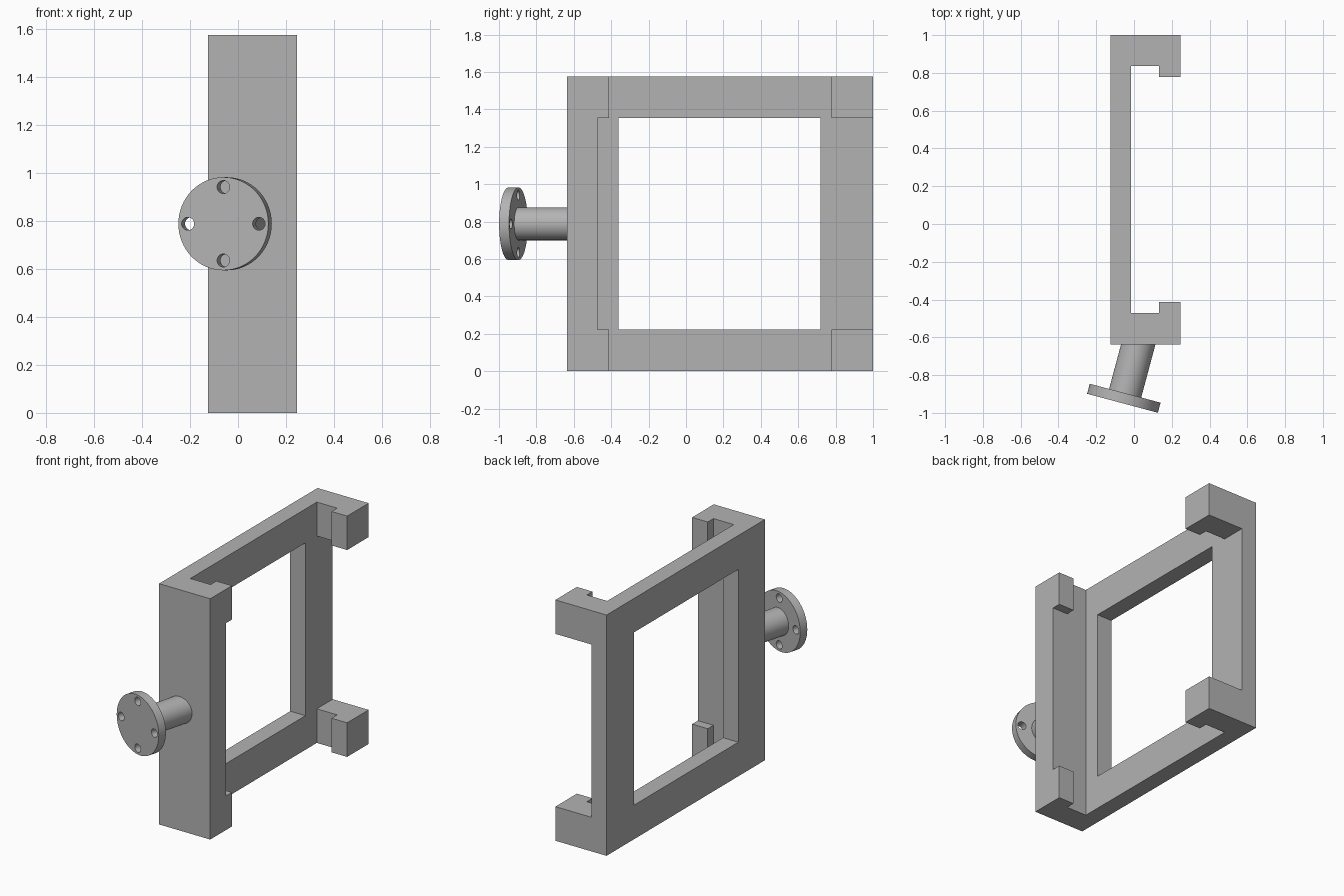
import bpy
import bmesh
from math import radians
from mathutils import Matrix

cube = bpy.data.objects.get("Cube")
if cube:
    bpy.data.objects.remove(cube, do_unlink=True)

GREY = (0.45, 0.45, 0.45, 1.0)
grey = bpy.data.materials.new("plain grey")
grey.use_nodes = True
grey.diffuse_color = GREY
grey.node_tree.nodes["Principled BSDF"].inputs["Base Color"].default_value = GREY


def add_object(name, bm):
    bmesh.ops.recalc_face_normals(bm, faces=bm.faces)
    mesh = bpy.data.meshes.new(name)
    bm.to_mesh(mesh)
    bm.free()
    mesh.materials.append(grey)
    obj = bpy.data.objects.new(name, mesh)
    bpy.context.collection.objects.link(obj)
    return obj


def extrude_profile(name, points, z0, z1):
    bm = bmesh.new()
    face = bm.faces.new([bm.verts.new((x, y, z0)) for x, y in points])
    top = bmesh.ops.extrude_face_region(bm, geom=[face])["geom"]
    bmesh.ops.translate(bm, vec=(0, 0, z1 - z0),
                        verts=[v for v in top if isinstance(v, bmesh.types.BMVert)])
    return add_object(name, bm)


def block(name, x0, x1, y0, y1, z0, z1):
    return extrude_profile(name, [(x0, y0), (x1, y0), (x1, y1), (x0, y1)], z0, z1)


def cylinder(name, radius, z0, z1, matrix, x=0, y=0, segments=64):
    bm = bmesh.new()
    local = Matrix.Translation((x, y, (z0 + z1) / 2))
    bmesh.ops.create_cone(bm, cap_ends=True, segments=segments, radius1=radius,
                          radius2=radius, depth=z1 - z0, matrix=matrix @ local)
    return add_object(name, bm)


def select_only(obj):
    bpy.ops.object.select_all(action="DESELECT")
    obj.select_set(True)
    bpy.context.view_layer.objects.active = obj


def cut(obj, cutter):
    mod = obj.modifiers.new("cut", "BOOLEAN")
    mod.operation = "DIFFERENCE"
    mod.solver = "EXACT"
    mod.object = cutter
    select_only(obj)
    bpy.ops.object.modifier_apply(modifier=mod.name)
    cutter.hide_render = True
    cutter.hide_set(True)


# Frame: hooked channel section, extruded to full height
OUT, PLATE, LIP, EDGE = -0.125, -0.015, 0.132, 0.245
FRONT, WALL, BACK = -0.637, -0.472, 1.0
LOW, HIGH, TOP = 0.223, 1.353, 1.575
frame = extrude_profile("frame", [
    (OUT, FRONT), (EDGE, FRONT), (EDGE, -0.413), (LIP, -0.413), (LIP, WALL),
    (PLATE, WALL), (PLATE, 0.836), (LIP, 0.836), (LIP, 0.778), (EDGE, 0.778),
    (EDGE, BACK), (OUT, BACK)], 0, TOP)

# Window through the plate, then the gap that leaves hooks at the corners
cut(frame, block("window_cutter", OUT - 0.1, 0.05, -0.362, 0.718, LOW, HIGH))
cut(frame, block("gap_cutter", PLATE, EDGE + 0.1, WALL, BACK + 0.1, LOW, HIGH))

# Tilted mount: shaft and drilled flange share one axis
axis = (Matrix.Translation((-0.061, -0.949, 0.788))
        @ Matrix.Rotation(radians(-15), 4, "Z") @ Matrix.Rotation(radians(-90), 4, "X"))
shaft = cylinder("mount_shaft", 0.088, 0.03, 0.4, axis)
flange = cylinder("mount_flange", 0.194, 0, 0.055, axis)
for i, (x, y) in enumerate([(1, 0), (0, 1), (-1, 0), (0, -1)]):
    cut(flange, cylinder(f"bolt_hole_cutter_{i + 1}", 0.027, -0.05, 0.1, axis,
                         x * 0.153, y * 0.153, 32))

for obj in (shaft, flange):
    select_only(obj)
    bpy.ops.object.shade_smooth_by_angle(angle=radians(30))
